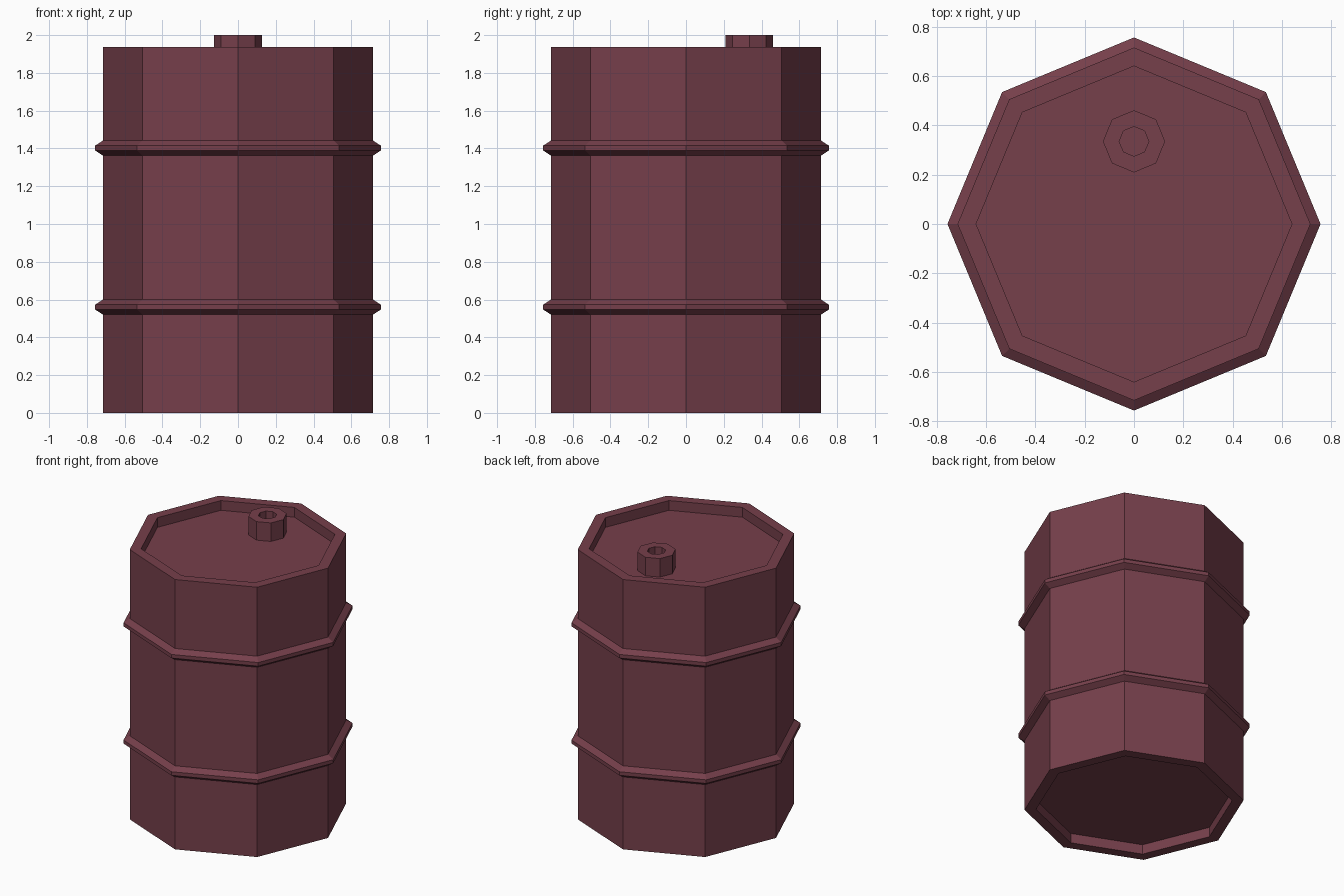
import bpy, bmesh
from math import cos, sin, pi

if "Cube" in bpy.data.objects:
    bpy.data.objects.remove(bpy.data.objects["Cube"])

SIDES = 8
paint = bpy.data.materials.new("maroon_paint")
paint.diffuse_color = (0.18, 0.05, 0.07, 1)
paint.use_nodes = True
paint.node_tree.nodes["Principled BSDF"].inputs["Base Color"].default_value = paint.diffuse_color


def lathe(name, profile, location=(0, 0, 0)):
    """Spin an (radius, z) profile into a faceted solid with capped ends."""
    bm = bmesh.new()
    rings = [[bm.verts.new((r * cos(2 * pi * i / SIDES), r * sin(2 * pi * i / SIDES), z))
              for i in range(SIDES)] for r, z in profile]
    for a, b in zip(rings, rings[1:]):
        for i in range(SIDES):
            j = (i + 1) % SIDES
            bm.faces.new((a[i], a[j], b[j], b[i]))
    bm.faces.new(rings[0][::-1])
    bm.faces.new(rings[-1])
    bmesh.ops.recalc_face_normals(bm, faces=bm.faces)
    mesh = bpy.data.meshes.new(name)
    bm.to_mesh(mesh)
    bm.free()
    mesh.materials.append(paint)
    obj = bpy.data.objects.new(name, mesh)
    obj.location = location
    bpy.context.collection.objects.link(obj)
    return obj


R, RIDGE, INNER, TOP, RECESS = 0.715, 0.756, 0.64, 1.937, 0.07


def ridge(z):
    return [(R, z - 0.04), (RIDGE, z - 0.013), (RIDGE, z + 0.013), (R, z + 0.04)]


# Drum shell with recessed ends and two hoops
lathe("barrel_body",
      [(INNER, RECESS), (INNER, 0), (R, 0)]
      + ridge(0.56) + ridge(1.402)
      + [(R, TOP), (INNER, TOP), (INNER, TOP - RECESS)])

# Filler neck with a hollow top
lathe("filler_neck",
      [(0.126, TOP - RECESS), (0.126, 2.0), (0.06, 2.0), (0.06, 1.94)],
      location=(0, 0.335, 0))
